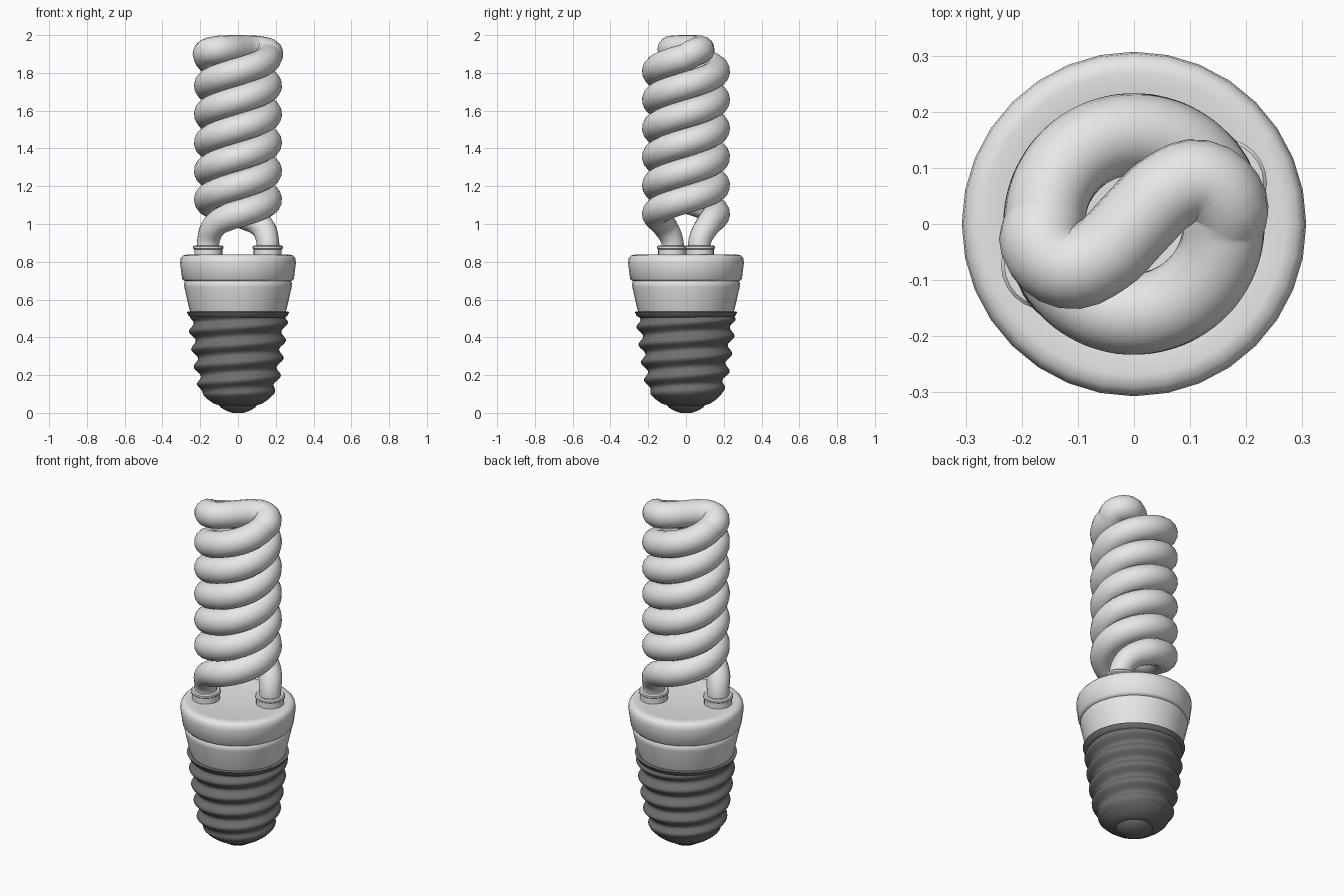
import bpy
import bmesh
from math import sin, cos, pi, radians

cube = bpy.data.objects.get("Cube")
if cube:
    bpy.data.objects.remove(cube)


def material(name, value):
    m = bpy.data.materials.new(name)
    m.use_nodes = True
    colour = (value, value, value, 1)
    m.diffuse_color = colour
    m.node_tree.nodes["Principled BSDF"].inputs["Base Color"].default_value = colour
    return m


white = material("soft white", 0.8)
metal = material("dark metal", 0.16)


def smooth(ob, angle):
    bpy.ops.object.select_all(action='DESELECT')
    ob.select_set(True)
    bpy.context.view_layer.objects.active = ob
    bpy.ops.object.shade_smooth_by_angle(angle=radians(angle))


def revolve(name, rings, mat, centre=(0, 0), segments=32, wave=None, angle=40):
    """Turn (radius, height) rings into a closed solid; wave adds to the radius."""
    bm = bmesh.new()
    loops = []
    for r, z in rings:
        loop = []
        for i in range(segments):
            a = 2 * pi * i / segments
            rr = r + (wave(a, z) if wave else 0)
            loop.append(bm.verts.new((centre[0] + rr * cos(a), centre[1] + rr * sin(a), z)))
        loops.append(loop)
    for low, high in zip(loops, loops[1:]):
        for i in range(segments):
            j = (i + 1) % segments
            bm.faces.new((low[i], low[j], high[j], high[i]))
    bm.faces.new(loops[0])
    bm.faces.new(loops[-1])
    bmesh.ops.recalc_face_normals(bm, faces=bm.faces)
    mesh = bpy.data.meshes.new(name)
    bm.to_mesh(mesh)
    bm.free()
    mesh.materials.append(mat)
    ob = bpy.data.objects.new(name, mesh)
    bpy.context.collection.objects.link(ob)
    smooth(ob, angle)
    return ob


# Plastic housing: lower cone and upper cap, with a groove between
revolve("housing_cone", [(0.25, 0.53), (0.258, 0.55), (0.284, 0.665), (0.287, 0.685),
                         (0.28, 0.697), (0.265, 0.7)], white)
revolve("housing_cap", [(0.265, 0.695), (0.285, 0.698), (0.296, 0.71), (0.307, 0.795),
                        (0.304, 0.818), (0.292, 0.833), (0.27, 0.838), (0.24, 0.832)], white)

# Screw base with a helical thread that fades at both ends
BOTTOM, TOP, PITCH = 0.09, 0.52, 0.094


def thread(a, z):
    fade = max(0, min(1, (z - BOTTOM) / 0.06, (TOP - z) / 0.03))
    return 0.015 * fade * cos(2 * pi * (z - 0.477) / PITCH - a)


rows = 56
rings = [(0.1, 0.04), (0.13, 0.05), (0.165, 0.075)]
for i in range(rows + 1):
    t = i / rows
    rings.append((0.18 + 0.074 * t ** 0.6, BOTTOM + (TOP - BOTTOM) * t))
revolve("screw_base", rings, metal, segments=40, wave=thread, angle=60)
revolve("base_rim", [(0.25, 0.505), (0.262, 0.515), (0.272, 0.535), (0.25, 0.537)], metal)
revolve("contact_tip", [(0.03, 0), (0.06, 0.01), (0.09, 0.028), (0.105, 0.048)], metal)

# Sockets that hold the tube legs
LEG_X, LEG_Y = 0.157, 0.073
for side, name in ((1, "left_socket"), (-1, "right_socket")):
    revolve(name, [(0.074, 0.825), (0.074, 0.865), (0.08, 0.87), (0.08, 0.88), (0.074, 0.886),
                   (0.062, 0.886)], white, (side * LEG_X, side * LEG_Y), 24)

# Glass tube: one leg and helix, then the crossing, then the same turned half round
RADIUS, RISE = 0.16, 0.302
half = [(LEG_X, LEG_Y, 0.84, 0.82), (LEG_X, LEG_Y, 0.91, 0.82), (0.125, 0.113, 0.99, 0.9)]
for degrees in range(75, 1081, 15):
    a = radians(degrees)
    half.append((RADIUS * cos(a), RADIUS * sin(a), 1.129 + RISE * (degrees - 180) / 360, 1))
half += [(0.166, 0.036, 1.905, 1), (0.12, 0.078, 1.921, 1), (0.06, 0.058, 1.926, 1)]
path = half + [(0, 0, 1.927, 1)] + [(-x, -y, z, r) for x, y, z, r in reversed(half)]

curve = bpy.data.curves.new("spiral_tube", 'CURVE')
curve.dimensions = '3D'
curve.bevel_depth = 0.073
curve.bevel_resolution = 6
curve.resolution_u = 4
curve.use_fill_caps = True
spline = curve.splines.new('BEZIER')
spline.bezier_points.add(len(path) - 1)
for point, (x, y, z, r) in zip(spline.bezier_points, path):
    point.co = (x, y, z)
    point.radius = r
    point.handle_left_type = point.handle_right_type = 'AUTO'
curve.materials.append(white)
tube = bpy.data.objects.new("spiral_tube", curve)
bpy.context.collection.objects.link(tube)
bpy.ops.object.select_all(action='DESELECT')
tube.select_set(True)
bpy.context.view_layer.objects.active = tube
bpy.ops.object.convert(target='MESH')
smooth(bpy.context.view_layer.objects.active, 60)
